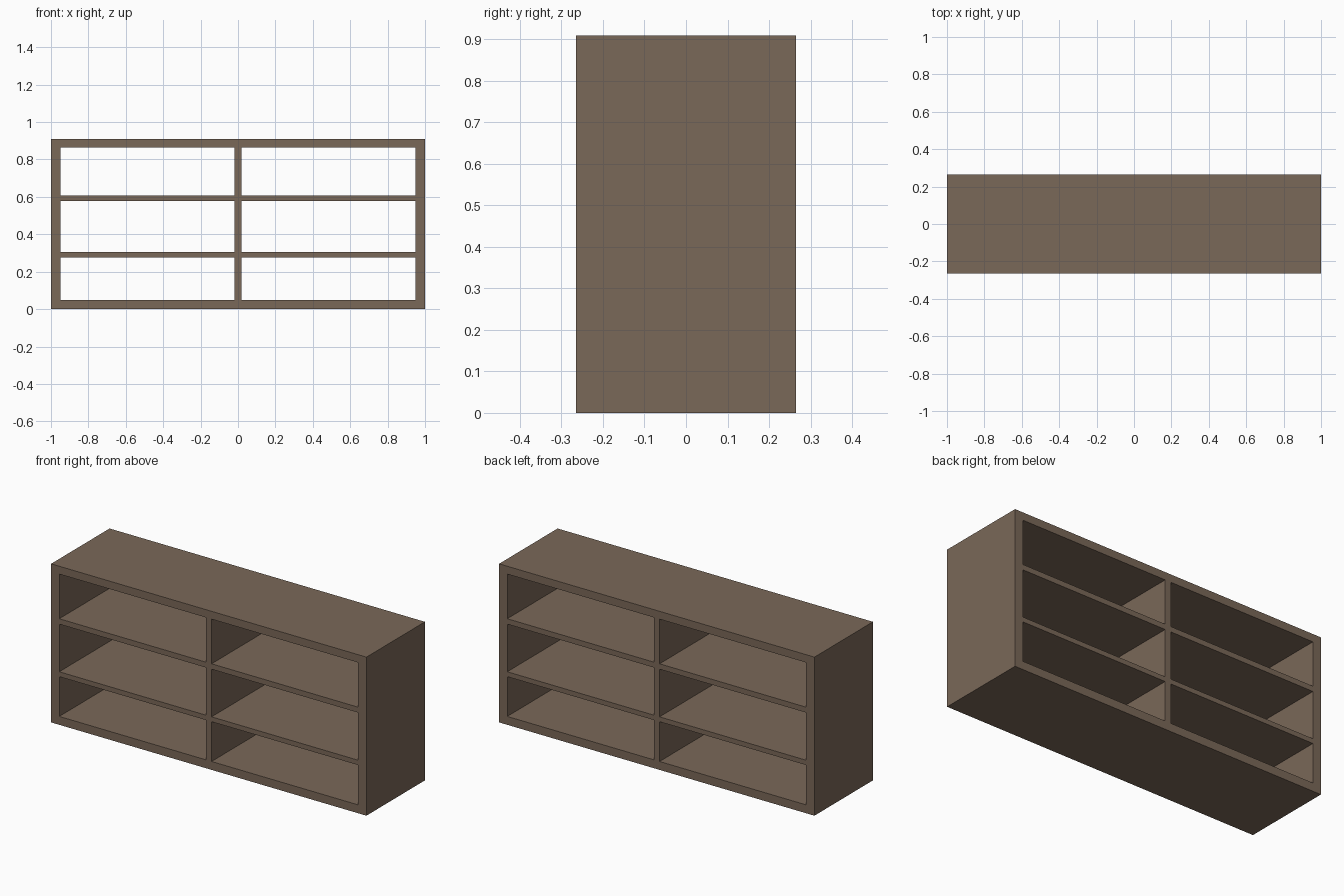
import bpy
import bmesh

if "Cube" in bpy.data.objects:
    bpy.data.objects.remove(bpy.data.objects["Cube"])

# One flat wood colour
wood = bpy.data.materials.new("brown_wood")
wood.diffuse_color = (0.195, 0.138, 0.098, 1.0)
wood.use_nodes = True
wood.node_tree.nodes["Principled BSDF"].inputs["Base Color"].default_value = wood.diffuse_color

# Board edges across the front: even intervals are boards, odd ones openings
XS = [-1.0, -0.948, -0.018, 0.018, 0.948, 1.0]
ZS = [0.0, 0.048, 0.276, 0.304, 0.577, 0.608, 0.864, 0.909]
DEPTH = 0.53

bm = bmesh.new()
grid = [[bm.verts.new((x, -DEPTH / 2, z)) for z in ZS] for x in XS]

# Front lattice: sides, divider, shelves, top and bottom, leaving the openings
for i in range(len(XS) - 1):
    for j in range(len(ZS) - 1):
        if i % 2 and j % 2:
            continue
        bm.faces.new((grid[i][j], grid[i + 1][j], grid[i + 1][j + 1], grid[i][j + 1]))

# Extrude the lattice to full depth (open front and back)
front = bm.faces[:]
ext = bmesh.ops.extrude_face_region(bm, geom=front, use_keep_orig=True)
moved = [g for g in ext["geom"] if isinstance(g, bmesh.types.BMVert)]
bmesh.ops.translate(bm, verts=moved, vec=(0, DEPTH, 0))
bmesh.ops.recalc_face_normals(bm, faces=bm.faces[:])

mesh = bpy.data.meshes.new("open_shelf_unit")
bm.to_mesh(mesh)
bm.free()
mesh.materials.append(wood)
unit = bpy.data.objects.new("open_shelf_unit", mesh)
bpy.context.collection.objects.link(unit)
